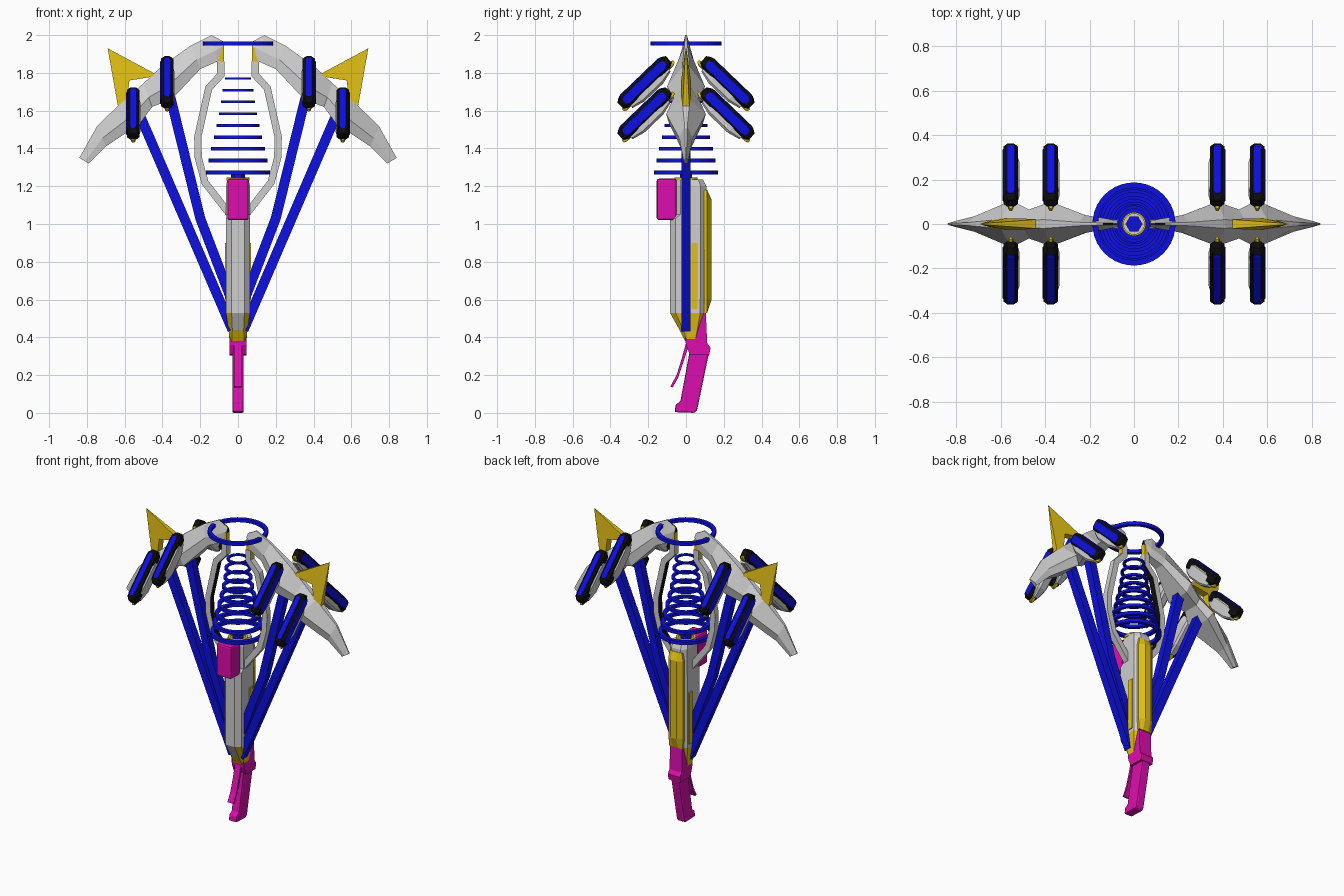
import bpy, bmesh, math
from mathutils import Vector

if "Cube" in bpy.data.objects:
    bpy.data.objects.remove(bpy.data.objects["Cube"])


def mat(name, r, g, b):
    m = bpy.data.materials.new(name)
    m.diffuse_color = (r, g, b, 1)
    m.use_nodes = True
    m.node_tree.nodes["Principled BSDF"].inputs["Base Color"].default_value = m.diffuse_color
    return m


GREY = mat("light grey", 0.62, 0.62, 0.62)
BLACK = mat("black", 0.004, 0.004, 0.004)
BLUE = mat("blue", 0.004, 0.005, 0.75)
GOLD = mat("gold", 0.75, 0.52, 0.008)
PINK = mat("magenta", 0.72, 0.004, 0.42)


def finish(name, bm, mats, rule=None, mirror=""):
    """Store the mesh, colour faces by rule(centre, normal), add mirroring."""
    bmesh.ops.recalc_face_normals(bm, faces=bm.faces)
    bm.normal_update()
    if rule:
        for f in bm.faces:
            f.material_index = int(rule(f.calc_center_median(), f.normal))
    me = bpy.data.meshes.new(name)
    bm.to_mesh(me)
    bm.free()
    for m in mats:
        me.materials.append(m)
    ob = bpy.data.objects.new(name, me)
    bpy.context.collection.objects.link(ob)
    if mirror:
        mod = ob.modifiers.new("mirror", 'MIRROR')
        mod.use_axis = ("x" in mirror, "y" in mirror, False)
        mod.use_mirror_merge = False
    return ob


def loft(name, rings, mats, rule=None, mirror=""):
    """Skin a row of equal-sized rings and cap both ends."""
    bm = bmesh.new()
    vs = [[bm.verts.new(p) for p in r] for r in rings]
    n = len(vs[0])
    for a, b in zip(vs, vs[1:]):
        for i in range(n):
            j = (i + 1) % n
            bm.faces.new((a[i], a[j], b[j], b[i]))
    bm.faces.new(vs[0][::-1])
    bm.faces.new(vs[-1])
    return finish(name, bm, mats, rule, mirror)


def box(name, lo, hi, m, mirror="", bevel=0):
    (x0, y0, z0), (x1, y1, z1) = lo, hi
    rings = [[(x0, y0, z), (x1, y0, z), (x1, y1, z), (x0, y1, z)] for z in (z0, z1)]
    ob = loft(name, rings, [m], mirror=mirror)
    if bevel:
        b = ob.modifiers.new("bevel", 'BEVEL')
        b.width, b.segments = bevel, 2
    return ob


def bar(name, path, w, t, mats, rule=None, mirror="x"):
    """Rectangular bar swept along (x, z) points, w and t are half sizes."""
    pts = [Vector(p) for p in path]
    rings = []
    for i, p in enumerate(pts):
        d0 = (p - pts[i - 1]).normalized() if i else (pts[1] - p).normalized()
        d1 = (pts[i + 1] - p).normalized() if i < len(pts) - 1 else d0
        d = (d0 + d1).normalized()
        o = Vector((-d.y, d.x)) * w / max(0.5, d.dot(d0))
        rings.append([((p + o * s).x, t * q, (p + o * s).y)
                      for s, q in ((1, 1), (1, -1), (-1, -1), (-1, 1))])
    return loft(name, rings, mats, rule, mirror)


def plate(name, outline, half, m):
    """(y, z) outline extruded in x."""
    return loft(name, [[(x, y, z) for y, z in outline] for x in (-half, half)], [m])


# Curved arms: top point, bottom point, half width
arm = [((0.075, 1.965), (0.075, 1.93), 0.014), ((0.14, 2.0), (0.11, 1.86), 0.024),
       ((0.25, 1.945), (0.20, 1.82), 0.04), ((0.41, 1.83), (0.35, 1.66), 0.10),
       ((0.50, 1.745), (0.455, 1.62), 0.065), ((0.60, 1.66), (0.52, 1.53), 0.105),
       ((0.745, 1.52), (0.70, 1.41), 0.035), ((0.84, 1.35), (0.79, 1.32), 0.012)]
rings = []
for (tx, tz), (bx, bz), w in arm:
    rings.append([(bx + (tx - bx) * k, w * s, bz + (tz - bz) * k) for k, s in
                  ((0, -.85), (.4, -1), (1, -.2), (1, .2), (.4, 1), (0, .85))])
loft("arm", rings, [GREY, BLACK], lambda c, n: c.x < 0.13 and n.x < -0.3, "x")

# Forked gold spikes on the arms, thinning to the tip
spike = [(0.69, 1.93, 0.002), (0.42, 1.785, 0.022), (0.575, 1.76, 0.026),
         (0.59, 1.64, 0.026), (0.635, 1.62, 0.018)]
loft("arm_spike", [[(x, s * t, z) for x, z, t in spike] for s in (-1, 1)], [GOLD], mirror="x")

# Gold clips and thin side frames with black inner faces
box("arm_clip", (0.075, -0.016, 1.80), (0.11, 0.016, 1.935), GOLD, "x")
bar("side_frame", [(0.09, 1.86), (0.09, 1.79), (0.155, 1.72), (0.213, 1.46),
                   (0.21, 1.35), (0.175, 1.22), (0.05, 1.06)], 0.019, 0.02,
    [GREY, BLACK], lambda c, n: n.x < -0.3 and c.z < 1.8)

# Blue struts
bar("outer_strut", [(0.53, 1.60), (0.03, 0.44)], 0.026, 0.025, [BLUE])
bar("inner_strut", [(0.365, 1.70), (0.20, 1.03), (0.02, 0.56)], 0.026, 0.025, [BLUE])


# Pods: sloping in the y-z plane, four per side
def pod_part(name, cx, cz, stations, x0, x1, n0, n1, m, cut=0.012):
    rings = []
    xm, nm = (x0 + x1) / 2, (n0 + n1) / 2
    prof = [(x0 + cut, n0), (x1 - cut, n0), (x1, n0 + cut), (x1, n1 - cut),
            (x1 - cut, n1), (x0 + cut, n1), (x0, n1 - cut), (x0, n0 + cut)]
    for u, k in stations:
        ring = []
        for x, n in prof:
            x, n = xm + (x - xm) * k, nm + (n - nm) * k
            ring.append((cx + x, 0.225 + 0.72 * u + 0.69 * n, cz - 0.69 * u + 0.72 * n))
        rings.append(ring)
    loft(name, rings, [m], mirror="xy")


for tag, cx, cz in (("upper", 0.375, 1.755), ("lower", 0.555, 1.59)):
    long = [(-0.178, .6), (-0.155, 1), (0.155, 1), (0.178, .6)]
    flat = [(-0.15, .6), (-0.135, 1), (0.135, 1), (0.15, .6)]
    bulge = [(-0.14, .6), (-0.07, 1), (0.07, 1), (0.14, .6)]
    pod_part(tag + "_pod_body", cx, cz, long, -0.033, 0.033, -0.045, 0.03, BLACK)
    pod_part(tag + "_pod_top_panel", cx, cz, flat, -0.019, 0.019, 0.02, 0.035, BLUE, 0.002)
    pod_part(tag + "_pod_side_panel", cx, cz, flat, 0.024, 0.037, -0.034, 0.018, BLUE, 0.002)
    pod_part(tag + "_pod_shell", cx, cz, bulge, -0.040, 0.026, -0.08, 0.012, GREY)
    pod_part(tag + "_pod_nub", cx, cz, [(-0.19, .5), (-0.17, 1), (0.17, 1), (0.185, .5)],
             -0.012, 0.012, -0.05, -0.02, GOLD, 0.003)


# Flat rings: a large one on top and a widening stack below it
def ring(name, z, r, width, h, m, sides=40):
    bm = bmesh.new()
    prof = [(r, -h), (r, h), (r - width, h), (r - width, -h)]
    vs = [[bm.verts.new((q * math.cos(a), q * math.sin(a), z + dz)) for q, dz in prof]
          for a in (math.tau * i / sides for i in range(sides))]
    for i in range(sides):
        a, b = vs[i], vs[(i + 1) % sides]
        for k in range(4):
            bm.faces.new((a[k], b[k], b[(k + 1) % 4], a[(k + 1) % 4]))
    finish(name, bm, [m])


ring("top_ring", 1.955, 0.187, 0.025, 0.011, BLUE)
radii = [0.17, 0.156, 0.143, 0.127, 0.113, 0.10, 0.09, 0.083, 0.07]
for i, r in enumerate(radii):
    ring("stack_ring_%d" % (i + 1), 1.273 + 0.0622 * i, r, 0.026 - 0.001 * i,
         0.011 - 0.0007 * i, BLUE)


# Barrel body: chamfered column with a pointed front bottom
def column(z, x, y0, y1, c=0.03):
    return [(-x + c, y0, z), (x - c, y0, z), (x, y0 + c, z), (x, y1 - c, z),
            (x - c, y1, z), (-x + c, y1, z), (-x, y1 - c, z), (-x, y0 + c, z)]


loft("body", [column(0.38, 0.045, -0.005, 0.06, 0.012), column(0.44, 0.05, -0.035, 0.08, 0.02),
              column(0.53, 0.064, -0.085, 0.105), column(1.03, 0.064, -0.085, 0.108),
              column(1.05, 0.064, -0.06, 0.108), column(1.20, 0.064, -0.06, 0.108),
              column(1.235, 0.056, -0.055, 0.09, 0.025)], [GREY, GOLD],
     lambda c, n: c.z < 0.44 or (c.z < 0.52 and abs(n.x) > 0.3))
ring("muzzle_ring", 1.237, 0.062, 0.016, 0.008, GOLD, 24)
loft("muzzle_core", [[(0.038 * math.cos(i * math.pi / 3), 0.038 * math.sin(i * math.pi / 3), z)
                      for i in range(6)] for z in (1.2, 1.265)], [BLUE])

# Gold ridged back plate and side strips
loft("back_plate", [[(-x, 0.095, z), (x, 0.095, z), (x, 0.11, z), (x * .4, y, z),
                     (-x * .4, y, z), (-x, 0.11, z)]
                    for z, x, y in ((0.53, 0.05, 0.112), (0.60, 0.055, 0.135),
                                    (1.13, 0.055, 0.135), (1.18, 0.045, 0.112))], [GOLD])
box("side_strip", (0.058, 0.028, 0.55), (0.070, 0.062, 0.90), GOLD, "x")

# Magenta front block, grip and trigger
box("front_block", (-0.056, -0.155, 1.02), (0.056, -0.05, 1.24), PINK, bevel=0.012)
plate("grip_neck", [(-0.02, 0.53), (0.105, 0.53), (0.112, 0.37), (0.13, 0.345),
                    (0.122, 0.305), (0.02, 0.31), (0.0, 0.36)], 0.046, PINK)
b = plate("grip_handle", [(0.02, 0.33), (0.122, 0.32), (0.058, 0.012), (0.045, 0.0),
                          (-0.06, 0.004), (-0.055, 0.045), (-0.03, 0.06)], 0.03, PINK)
b = b.modifiers.new("bevel", 'BEVEL')
b.width, b.segments = 0.008, 2
plate("trigger", [(0.0, 0.37), (0.012, 0.35), (-0.01, 0.28), (-0.04, 0.19), (-0.07, 0.135),
                  (-0.083, 0.14), (-0.05, 0.2), (-0.025, 0.28)], 0.022, PINK)
